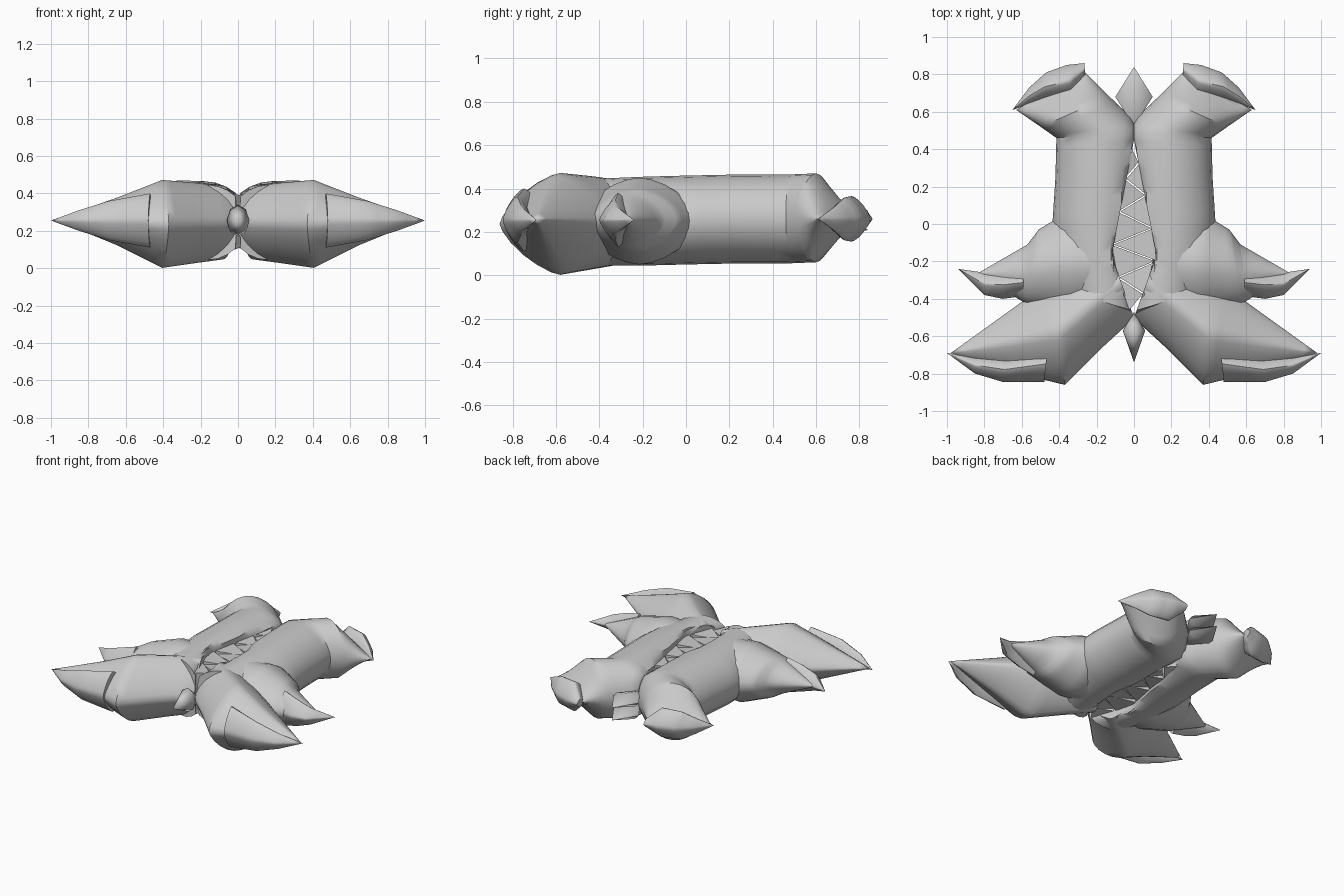
import bpy, bmesh, math

if "Cube" in bpy.data.objects:
    bpy.data.objects.remove(bpy.data.objects["Cube"])

grey = bpy.data.materials.new("stone_grey")
grey.diffuse_color = (0.6, 0.6, 0.6, 1)
grey.use_nodes = True
grey.node_tree.nodes["Principled BSDF"].inputs["Base Color"].default_value = grey.diffuse_color
RING = 24


def finish(name, bm, angle=40, mirror=True):
    bmesh.ops.remove_doubles(bm, verts=bm.verts, dist=0.0005)
    bmesh.ops.recalc_face_normals(bm, faces=bm.faces)
    me = bpy.data.meshes.new(name)
    bm.to_mesh(me)
    bm.free()
    me.materials.append(grey)
    ob = bpy.data.objects.new(name, me)
    bpy.context.collection.objects.link(ob)
    if mirror:
        ob.modifiers.new("mirror", 'MIRROR').use_mirror_merge = False
    bpy.ops.object.select_all(action='DESELECT')
    ob.select_set(True)
    bpy.context.view_layer.objects.active = ob
    bpy.ops.object.shade_smooth_by_angle(angle=math.radians(angle))
    return ob


def gap(y):
    """Half width of the diamond slot down the middle."""
    if y > 0.45 or y < -0.5:
        return 0.0
    return 0.12 * ((0.45 - y) / 0.62 if y > -0.17 else (y + 0.5) / 0.33)


def loft(name, stations, power=2.0, steps=5, angle=45):
    """Skin of flattened rings; a station is (ax, ay, bx, by, z_mid, half_height)."""
    rows = []
    for s, t in zip(stations, stations[1:]):
        rows += [[p + (q - p) * i / steps for p, q in zip(s, t)] for i in range(steps)]
    rows.append(stations[-1])
    bm = bmesh.new()
    rings = []
    for ax, ay, bx, by, z, h in rows:
        ring = []
        for k in range(RING):
            a = 2 * math.pi * k / RING
            c, s = math.cos(a), math.sin(a)
            u = 0.5 - 0.5 * math.copysign(abs(c) ** (2 / power), c)
            v = math.copysign(abs(s) ** (2 / power), s)
            y = ay + (by - ay) * u
            x = max(ax + (bx - ax) * u, gap(y))
            ring.append(bm.verts.new((x, y, z + h * v)))
        rings.append(ring)
    for r, q in zip(rings, rings[1:]):
        for k in range(RING):
            j = (k + 1) % RING
            bm.faces.new((r[k], r[j], q[j], q[k]))
    bm.faces.new(rings[0])
    bm.faces.new(rings[-1])
    return finish(name, bm, angle)


# Long rear trunk, split by the central slot
loft("trunk", [
    (0.27, 0.82, 0.63, 0.61, 0.26, 0.02),
    (0.13, 0.68, 0.50, 0.52, 0.265, 0.205),
    (-0.06, 0.50, 0.415, 0.46, 0.26, 0.205),
    (-0.06, 0.25, 0.42, 0.25, 0.26, 0.205),
    (-0.06, 0.00, 0.435, 0.02, 0.255, 0.205),
    (-0.06, -0.20, 0.42, -0.17, 0.25, 0.205),
    (-0.05, -0.48, 0.36, -0.36, 0.245, 0.20)], power=1.9)

# Front limb: diamond section tapering to a point
loft("front_limb", [
    (-0.06, -0.45, 0.10, -0.10, 0.245, 0.19),
    (0.18, -0.67, 0.28, -0.20, 0.242, 0.215),
    (0.37, -0.86, 0.44, -0.30, 0.237, 0.235),
    (0.62, -0.80, 0.66, -0.46, 0.25, 0.13),
    (0.98, -0.69, 0.98, -0.69, 0.26, 0.0)], power=1.4)

# Middle limb
loft("middle_limb", [
    (0.10, -0.45, 0.12, 0.04, 0.25, 0.195),
    (0.33, -0.48, 0.38, 0.05, 0.25, 0.20),
    (0.57, -0.43, 0.51, -0.03, 0.255, 0.14),
    (0.62, -0.40, 0.57, -0.11, 0.255, 0.11),
    (0.83, -0.27, 0.83, -0.26, 0.255, 0.005)], power=1.7)

# Claws on the three limb ends
loft("front_claw", [
    (0.48, -0.845, 0.46, -0.65, 0.255, 0.145),
    (0.70, -0.845, 0.68, -0.71, 0.255, 0.105),
    (0.85, -0.80, 0.85, -0.71, 0.255, 0.055),
    (1.00, -0.69, 1.00, -0.69, 0.255, 0.0)], power=1.4, steps=3)
loft("middle_claw", [
    (0.59, -0.385, 0.59, -0.24, 0.255, 0.125),
    (0.70, -0.40, 0.70, -0.25, 0.255, 0.095),
    (0.80, -0.38, 0.80, -0.26, 0.255, 0.06),
    (0.94, -0.24, 0.94, -0.24, 0.255, 0.0)], power=1.3, steps=3)
loft("rear_claw", [
    (0.265, 0.86, 0.26, 0.79, 0.26, 0.03),
    (0.36, 0.85, 0.33, 0.68, 0.26, 0.105),
    (0.47, 0.81, 0.48, 0.66, 0.26, 0.10),
    (0.56, 0.73, 0.56, 0.64, 0.26, 0.055),
    (0.65, 0.61, 0.65, 0.61, 0.26, 0.0)], power=1.4, steps=3)


def spike(name, y_tip, y_mid, y_end, z, w, h):
    """Double-pointed eight-sided spike on the centre line."""
    bm = bmesh.new()
    ring = [bm.verts.new((w * math.cos(k * math.pi / 4), y_mid,
                          z + h * math.sin(k * math.pi / 4))) for k in range(8)]
    for y in (y_tip, y_end):
        p = bm.verts.new((0, y, z))
        for k in range(8):
            bm.faces.new((ring[k], ring[(k + 1) % 8], p))
    finish(name, bm, 60, mirror=False)


spike("rear_upper_spike", 0.84, 0.68, 0.52, 0.30, 0.10, 0.045)
spike("rear_lower_spike", 0.84, 0.68, 0.52, 0.21, 0.10, 0.045)
spike("front_spike", -0.74, -0.57, -0.47, 0.255, 0.06, 0.085)

# Interlocking teeth filling the central slot, nearly flush with the trunk
for i in range(9):
    y = 0.33 - 0.088 * i
    side = 1 if i % 2 else -1
    half = 0.086
    bm = bmesh.new()
    base = [bm.verts.new((side * (gap(y + dy) + 0.01), y + dy, 0.25 + dz))
            for dy, dz in ((-half, -0.15), (half, -0.15), (half, 0.15), (-half, 0.15))]
    tip = [bm.verts.new((-side * gap(y), y, 0.25 + dz)) for dz in (-0.13, 0.13)]
    bm.faces.new(base)
    bm.faces.new((base[0], base[1], tip[0]))
    bm.faces.new((base[2], base[3], tip[1]))
    bm.faces.new((base[1], base[2], tip[1], tip[0]))
    bm.faces.new((base[3], base[0], tip[0], tip[1]))
    finish("tooth", bm, 30, mirror=False)
